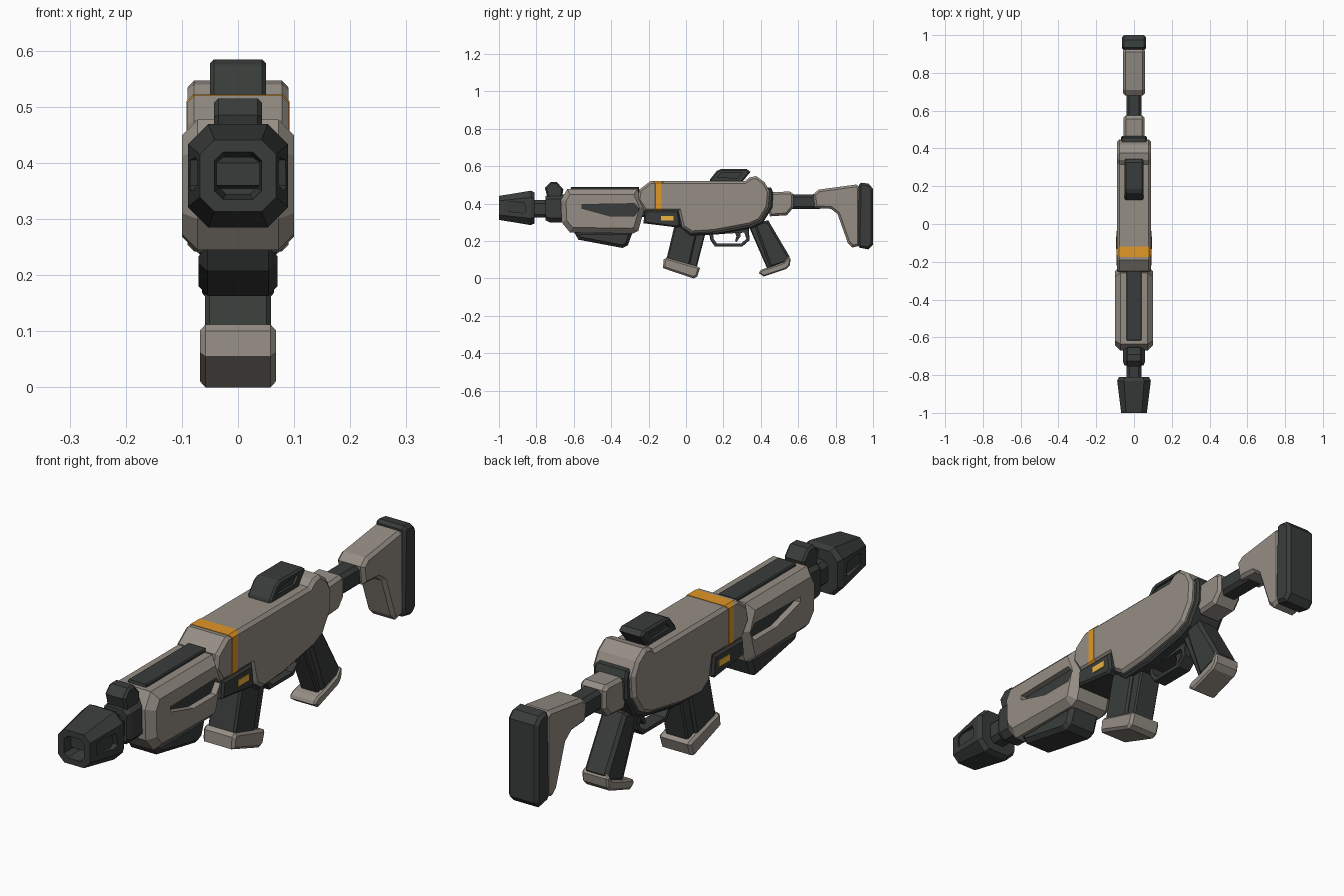
import bpy, bmesh


def material(name, rgb):
    m = bpy.data.materials.new(name)
    m.diffuse_color = (*rgb, 1)
    return m


TAUPE = material("taupe", (0.30, 0.27, 0.235))
DARK = material("dark", (0.04, 0.046, 0.042))
ORANGE = material("orange", (0.75, 0.31, 0.02))
AMBER = material("amber", (0.85, 0.45, 0.05))


def finish(name, bm, mat):
    bmesh.ops.recalc_face_normals(bm, faces=bm.faces)
    me = bpy.data.meshes.new(name)
    bm.to_mesh(me)
    bm.free()
    me.materials.append(mat)
    ob = bpy.data.objects.new(name, me)
    bpy.context.collection.objects.link(ob)
    return ob


def prism(name, pts, hw, mat, chamfer=0.0):
    """Side profile (y, z) extruded to x = +-hw, with chamfered side rims."""
    bm = bmesh.new()
    left = [bm.verts.new((-hw, y, z)) for y, z in pts]
    right = [bm.verts.new((hw, y, z)) for y, z in pts]
    caps = [bm.faces.new(left), bm.faces.new(right)]
    n = len(pts)
    for i in range(n):
        j = (i + 1) % n
        bm.faces.new((left[i], left[j], right[j], right[i]))
    bmesh.ops.recalc_face_normals(bm, faces=bm.faces)
    if chamfer:
        rims = [e for f in caps for e in f.edges]
        bmesh.ops.bevel(bm, geom=rims, offset=chamfer, segments=1,
                        affect='EDGES', profile=0.5)
    return finish(name, bm, mat)


def loft(name, rings, cz, mat):
    """Octagonal rings (y, half x, half z, corner cut) skinned along y."""
    bm = bmesh.new()
    loops = []
    for y, a, b, c in rings:
        sec = [(a, b - c), (a - c, b), (c - a, b), (-a, b - c),
               (-a, c - b), (c - a, -b), (a - c, -b), (a, c - b)]
        loops.append([bm.verts.new((x, y, cz + z)) for x, z in sec])
    for p, q in zip(loops, loops[1:]):
        for i in range(8):
            j = (i + 1) % 8
            bm.faces.new((p[i], p[j], q[j], q[i]))
    bm.faces.new(loops[0])
    bm.faces.new(loops[-1])
    return finish(name, bm, mat)


def window(ob, pts, core=None):
    """Cut a profile through the part, refilled by a dark core up to x = +-core."""
    cutter = prism("cutter", pts, 0.2, DARK)
    mod = ob.modifiers.new("window", 'BOOLEAN')
    mod.operation, mod.solver, mod.object = 'DIFFERENCE', 'EXACT', cutter
    bpy.context.view_layer.objects.active = ob
    bpy.ops.object.modifier_apply(modifier=mod.name)
    bpy.data.objects.remove(cutter)
    if core:
        prism(ob.name + "_core", pts, core, DARK)


# Muzzle device with bore and side slots
muzzle = loft("muzzle", [(-0.91, .033, .033, .012), (-1, .042, .042, .015),
                         (-1, .068, .064, .026), (-0.83, .089, .092, .036),
                         (-0.81, .08, .083, .033), (-0.81, .045, .045, .018)], .377, DARK)
window(muzzle, [(-.965, .40), (-.94, .41), (-.865, .405), (-.855, .36),
                (-.875, .35), (-.965, .36)], .066)

# Barrel and front sight
loft("barrel", [(-.82, .04, .046, .017), (-.60, .04, .046, .017)], .372, DARK)
loft("barrel_collar", [(-.75, .05, .065, .02), (-.73, .058, .075, .024),
                       (-.64, .058, .075, .024)], .375, DARK)
prism("front_sight", [(-.755, .485), (-.725, .515), (-.69, .515), (-.655, .475),
                      (-.665, .43), (-.74, .43)], .043, DARK, .008)

# Handguard with side slots, top rail and lower grip
handguard = prism("handguard", [(-.67, .42), (-.635, .477), (-.26, .477), (-.22, .38),
                                (-.255, .255), (-.285, .24), (-.62, .245), (-.665, .30)],
                  .1, TAUPE, .028)
window(handguard, [(-.555, .395), (-.275, .4), (-.25, .37), (-.275, .335),
                   (-.41, .335), (-.555, .375)], .076)
prism("top_rail", [(-.62, .46), (-.615, .488), (-.25, .488), (-.25, .46)], .04, DARK, .004)
prism("lower_grip", [(-.60, .25), (-.575, .207), (-.34, .163), (-.31, .178),
                     (-.285, .25)], .07, DARK, .016)

# Receiver shell with dark inner frame
prism("receiver", [(-.26, .42), (-.25, .475), (-.19, .52), (.315, .52), (.34, .54),
                   (.375, .547), (.42, .515), (.447, .465), (.44, .38), (.395, .31),
                   (.34, .285), (.15, .25), (.03, .242), (-.02, .275), (-.04, .36),
                   (-.22, .36)], .09, TAUPE, .012)
prism("inner_frame", [(.36, .46), (.43, .487), (.455, .485), (.466, .46), (.462, .38),
                      (.41, .295), (.35, .268), (.17, .235), (.02, .23), (-.06, .30),
                      (-.24, .33), (-.24, .44)], .07, DARK, .008)
prism("orange_band", [(-.175, .358), (-.12, .358), (-.12, .522), (-.175, .522)],
      .0915, ORANGE, .012)

# Side module with indicator light
prism("side_module", [(-.22, .362), (-.228, .295), (-.05, .273), (-.03, .285),
                      (-.04, .362)], .093, DARK, .008)
prism("indicator_light", [(-.133, .335), (-.133, .31), (-.066, .31), (-.066, .335)],
      .096, AMBER)

# Rear sight block with recessed sides
sight = prism("rear_sight", [(.125, .515), (.13, .532), (.165, .575), (.185, .584),
                             (.325, .584), (.345, .57), (.30, .515)], .05, DARK, .007)
window(sight, [(.165, .54), (.19, .564), (.30, .567), (.275, .537)], .04)

# Magazine with rear spine and base plate
prism("magazine", [(-.06, .29), (.06, .25), (.015, .05), (-.11, .08)], .059, DARK, .008)
prism("magazine_spine", [(.02, .25), (.105, .245), (.055, .05), (-.01, .05)],
      .048, DARK, .006)
prism("magazine_base", [(-.105, .112), (-.12, .10), (-.123, .055), (.04, 0), (.06, .01),
                        (.075, .055), (.06, .065)], .068, TAUPE, .01)

# Trigger guard and trigger
guard = prism("trigger_guard", [(.10, .255), (.125, .235), (.13, .205), (.155, .17),
                                (.30, .17), (.34, .205), (.335, .27)], .028, DARK, .003)
window(guard, [(.145, .235), (.148, .21), (.167, .186), (.293, .186), (.323, .211),
               (.312, .245)])
prism("trigger", [(.255, .26), (.29, .26), (.292, .225), (.27, .195), (.262, .2),
                  (.27, .225)], .012, DARK)

# Pistol grip with front ridge and foot
prism("pistol_grip", [(.36, .30), (.44, .31), (.555, .115), (.545, .085), (.45, .055)],
      .05, DARK, .012)
prism("grip_ridge", [(.335, .28), (.38, .29), (.48, .06), (.435, .05)], .038, DARK, .006)
prism("grip_foot", [(.395, .04), (.41, .05), (.455, .062), (.525, .088), (.545, .118),
                    (.56, .105), (.555, .07), (.535, .05), (.415, .01), (.39, .028)],
      .056, TAUPE, .007)

# Stock: collar, tube, body, butt pad
prism("stock_collar", [(.45, .46), (.555, .465), (.575, .45), (.575, .38), (.54, .338),
                       (.45, .332), (.435, .37)], .055, TAUPE, .012)
loft("stock_tube", [(.55, .04, .04, .014), (.72, .04, .04, .014)], .41, DARK)
prism("stock_body", [(.68, .45), (.71, .475), (.91, .502), (.93, .49), (.93, .175),
                     (.89, .165), (.865, .19), (.81, .345), (.775, .372), (.69, .377)],
      .058, TAUPE, .012)
prism("butt_pad", [(.925, .50), (.935, .512), (.975, .507), (1, .48), (1, .18),
                   (.975, .155), (.925, .165), (.918, .20)], .064, DARK, .012)
